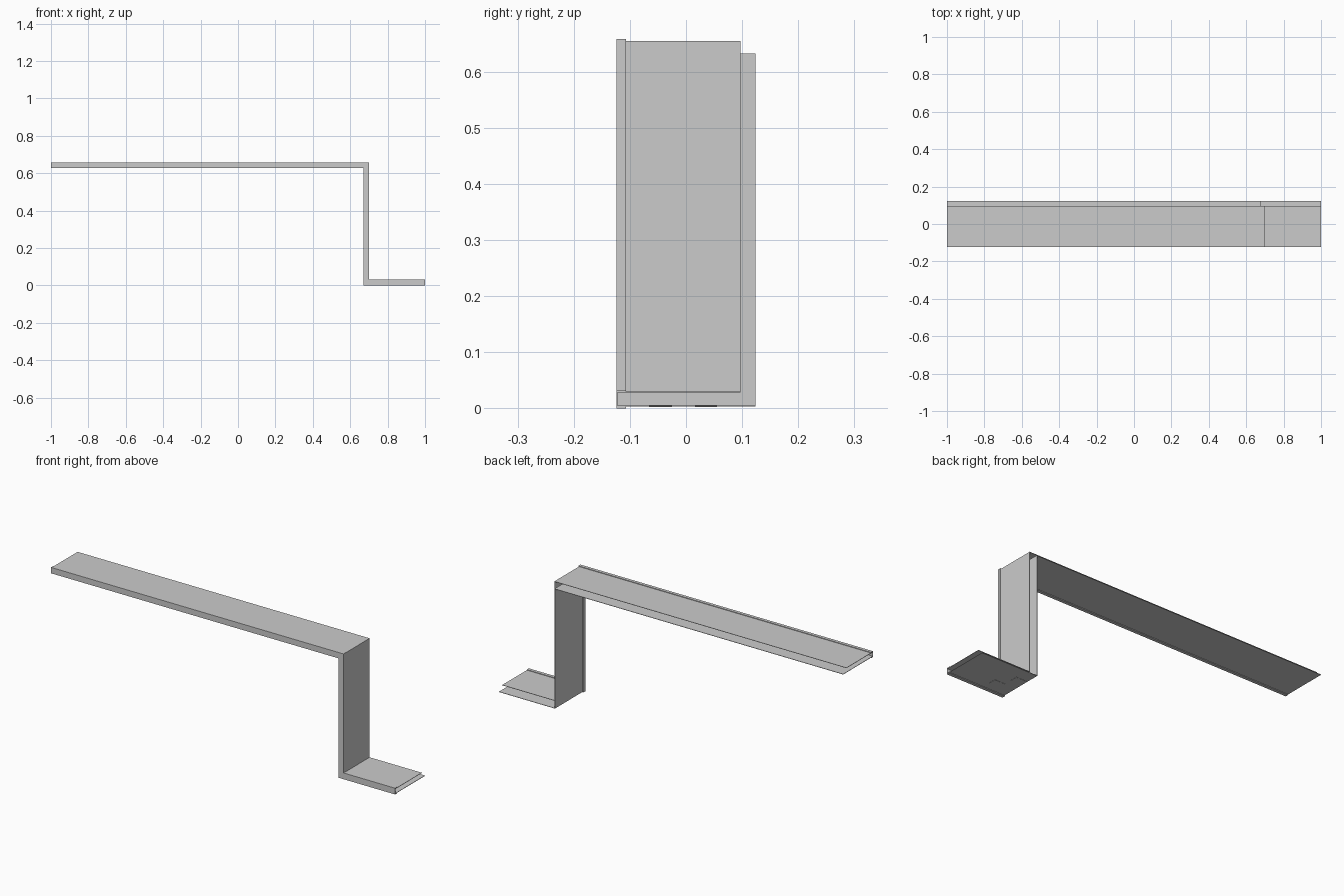
import bpy, bmesh

if "Cube" in bpy.data.objects:
    bpy.data.objects.remove(bpy.data.objects["Cube"])

FRONT, LIP, TOP_BACK, LOW_BACK = -0.124, -0.107, 0.097, 0.124
T = 0.002      # sheet thickness
STEP = 0.003   # how far the front lip stands proud


def z_path(x, top, foot, end=1.0):
    return [(-1, top), (x, top), (x, foot), (end, foot)]


def shifted(path, d):
    # offset a Z-shaped path, keeping its two ends flush
    last = len(path) - 1
    return [(x if i in (0, last) else x + d, z + d) for i, (x, z) in enumerate(path)]


def add_prism(bm, path_a, path_b, y0, y1):
    outline = path_a + path_b[::-1]
    face = bm.faces.new([bm.verts.new((x, y0, z)) for x, z in outline])
    res = bmesh.ops.extrude_face_region(bm, geom=[face])
    verts = [v for v in res["geom"] if isinstance(v, bmesh.types.BMVert)]
    bmesh.ops.translate(bm, verts=verts, vec=(0, y1 - y0, 0))


def make(name, prisms):
    bm = bmesh.new()
    for p in prisms:
        add_prism(bm, *p)
    bmesh.ops.recalc_face_normals(bm, faces=bm.faces)
    me = bpy.data.meshes.new(name)
    bm.to_mesh(me)
    bm.free()
    ob = bpy.data.objects.new(name, me)
    bpy.context.collection.objects.link(ob)
    return ob


upper = z_path(0.697, 0.655, 0.030)
lower = z_path(0.675, 0.632 - T, 0.003)

# stepped sheets, open at the back and both ends
make("upper_sheet", [(upper, shifted(upper, -T), FRONT + T, TOP_BACK)])
make("lower_sheet", [(lower, shifted(lower, T), FRONT + T, LOW_BACK)])

# front wall with returns wrapping over both sheets
lip_up, lip_low = shifted(upper, STEP), shifted(lower, -STEP)
make("front_lip", [
    (lip_up, lip_low, FRONT, FRONT + T),
    (lip_up, upper, FRONT + T, LIP),
    (lip_low, lower, FRONT + T, LIP),
])

# small latch tabs under the foot
for name, x0, x1, y0, y1 in (("latch_tab_front", 0.74, 0.80, -0.066, -0.025),
                             ("latch_tab_back", 0.68, 0.74, 0.016, 0.055)):
    make(name, [([(x0, 0.002), (x1, 0.002)], [(x0, 0.006), (x1, 0.006)], y0, y1)])
